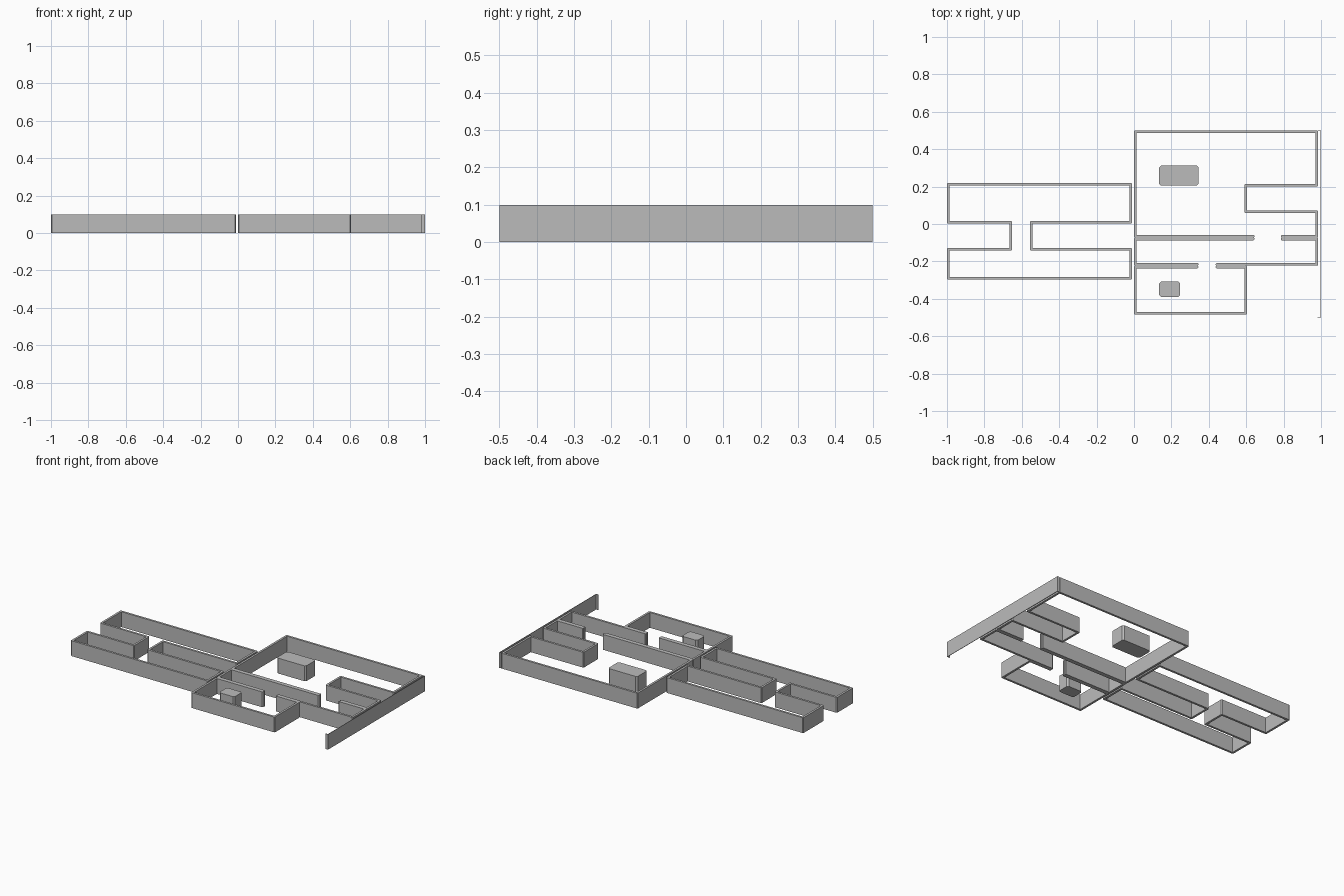
import bpy
import bmesh
from mathutils import Vector

HEIGHT = 0.1
THICK = 0.014

cube = bpy.data.objects.get("Cube")
if cube:
    bpy.data.objects.remove(cube)

grey = bpy.data.materials.new("wall grey")
grey.use_nodes = True
grey.diffuse_color = (0.5, 0.5, 0.5, 1)
grey.node_tree.nodes["Principled BSDF"].inputs["Base Color"].default_value = (0.5, 0.5, 0.5, 1)


def finish(name, bm, cut):
    """Trim the convex upright corners and make the object."""
    bmesh.ops.recalc_face_normals(bm, faces=bm.faces[:])
    if cut:
        upright = [e for e in bm.edges
                   if abs(e.verts[0].co.z - e.verts[1].co.z) > HEIGHT / 2
                   and e.is_convex and e.calc_face_angle(0) > 0.1]
        bmesh.ops.bevel(bm, geom=upright, offset=cut, segments=1, affect="EDGES")
    mesh = bpy.data.meshes.new(name)
    bm.to_mesh(mesh)
    bm.free()
    mesh.materials.append(grey)
    obj = bpy.data.objects.new(name, mesh)
    bpy.context.collection.objects.link(obj)


def wall(name, path, closed=False, thick=THICK, cut=0.005):
    """Solid wall of even thickness along a centre line with square turns."""
    pts = [Vector(p) for p in path]
    n = len(pts)
    bm = bmesh.new()
    rings = []
    for i, p in enumerate(pts):
        before = (p - pts[i - 1]).normalized() if closed or i > 0 else None
        after = (pts[(i + 1) % n] - p).normalized() if closed or i < n - 1 else None
        before, after = before or after, after or before
        a, b = Vector((-before.y, before.x)), Vector((-after.y, after.x))
        side = (a + b) / (1 + a.dot(b)) * thick / 2
        rings.append([bm.verts.new((*(p + s * side), z))
                      for s, z in ((1, 0), (-1, 0), (-1, HEIGHT), (1, HEIGHT))])
    for i in range(n if closed else n - 1):
        r, q = rings[i], rings[(i + 1) % n]
        for k in range(4):
            m = (k + 1) % 4
            bm.faces.new((r[k], r[m], q[m], q[k]))
    if not closed:
        bm.faces.new(rings[0])
        bm.faces.new(rings[-1])
    finish(name, bm, cut)


def block(name, x0, x1, y0, y1):
    bm = bmesh.new()
    bmesh.ops.create_cube(bm, size=1)
    for v in bm.verts:
        v.co = ((x0 + x1) / 2 + v.co.x * (x1 - x0),
                (y0 + y1) / 2 + v.co.y * (y1 - y0),
                (v.co.z + 0.5) * HEIGHT)
    finish(name, bm, 0.01)


# Shared wall lines
L, R, STEP = 0.007, 0.978, 0.597
DOOR_A, DOOR_B = (0.645, 0.785), (0.345, 0.437)

# West wing: two long rooms joined by a short passage
W, E = -0.993, -0.017
wall("west_wing_wall", [
    (E, 0.01), (E, 0.212), (W, 0.212), (W, 0.01), (-0.658, 0.01), (-0.658, -0.135),
    (W, -0.135), (W, -0.29), (E, -0.29), (E, -0.135), (-0.55, -0.135), (-0.55, 0.01)],
    closed=True)

# Large north room, open at one doorway
wall("north_room_wall", [
    (DOOR_A[0], -0.066), (L, -0.066), (L, 0.493), (R, 0.493), (R, 0.207),
    (STEP, 0.207), (STEP, 0.065), (R, 0.065), (R, -0.066), (DOOR_A[1], -0.066)])

# Corridor between the two doorways
wall("corridor_wall_west", [(DOOR_A[0], -0.08), (L, -0.08), (L, -0.216), (DOOR_B[0], -0.216)])
wall("corridor_wall_east", [(DOOR_A[1], -0.08), (R, -0.08), (R, -0.216), (DOOR_B[1], -0.216)])

# Small south room
wall("south_room_wall", [
    (DOOR_B[0], -0.23), (L, -0.23), (L, -0.477), (STEP, -0.477),
    (STEP, -0.23), (DOOR_B[1], -0.23)])

# Thin outer screen with short returns at its ends
wall("east_screen", [(0.985, 0.4985), (0.9985, 0.4985), (0.9985, -0.4985), (0.982, -0.4985)],
     thick=0.003, cut=0)

# Free-standing blocks
block("north_block", 0.135, 0.345, 0.205, 0.312)
block("south_block", 0.135, 0.246, -0.39, -0.307)
